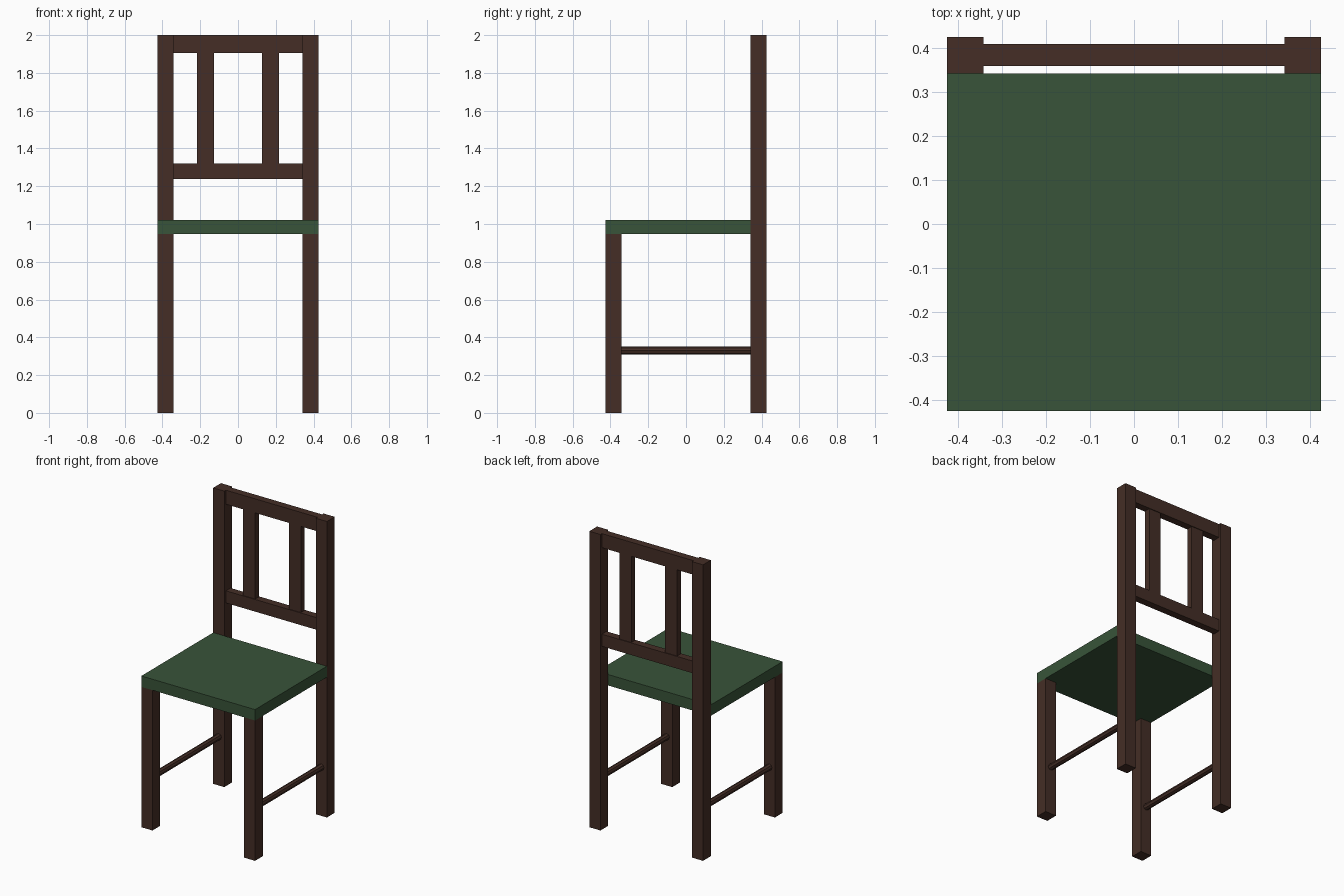
import bpy, math

if "Cube" in bpy.data.objects:
    bpy.data.objects.remove(bpy.data.objects["Cube"])


def material(name, color):
    m = bpy.data.materials.new(name)
    m.diffuse_color = (*color, 1)
    m.use_nodes = True
    m.node_tree.nodes["Principled BSDF"].inputs["Base Color"].default_value = m.diffuse_color
    return m


wood = material("dark brown wood", (0.058, 0.027, 0.019))
green = material("green seat", (0.040, 0.088, 0.041))


def box(name, x, y, z, mat):
    """Box from (min, max) ranges on each axis."""
    bpy.ops.mesh.primitive_cube_add(size=1, location=[(a + b) / 2 for a, b in (x, y, z)])
    ob = bpy.context.object
    ob.name = name
    ob.scale = [b - a for a, b in (x, y, z)]
    bpy.ops.object.transform_apply(location=False, rotation=False, scale=True)
    ob.data.materials.append(mat)
    return ob


OUT, IN = 0.425, 0.342          # outer and inner faces of the legs
SEAT_LOW, SEAT_TOP = 0.948, 1.022

# seat
box("seat", (-OUT, OUT), (-OUT, IN), (SEAT_LOW, SEAT_TOP), green)

# legs, side stretchers and back slats, mirrored left and right
for side, s in (("left", -1), ("right", 1)):
    leg_x = sorted((s * IN, s * OUT))
    box(f"front_leg_{side}", leg_x, (-OUT, -IN), (0, SEAT_LOW), wood)
    box(f"back_post_{side}", leg_x, (IN, OUT), (0, 2), wood)
    box(f"back_slat_{side}", sorted((s * 0.126, s * 0.216)), (0.364, 0.404), (1.32, 1.905), wood)

    # slim rounded bar between front and back legs
    bpy.ops.mesh.primitive_cylinder_add(
        vertices=8, radius=0.0208, depth=2 * IN,
        location=(s * (IN + OUT) / 2, 0, 0.33), rotation=(math.pi / 2, 0, 0))
    bar = bpy.context.object
    bar.name = f"side_stretcher_{side}"
    bar.data.materials.append(wood)

# back rails between the posts
box("top_rail", (-IN, IN), (0.359, 0.409), (1.905, 2), wood)
box("lower_rail", (-IN, IN), (0.359, 0.409), (1.238, 1.32), wood)
